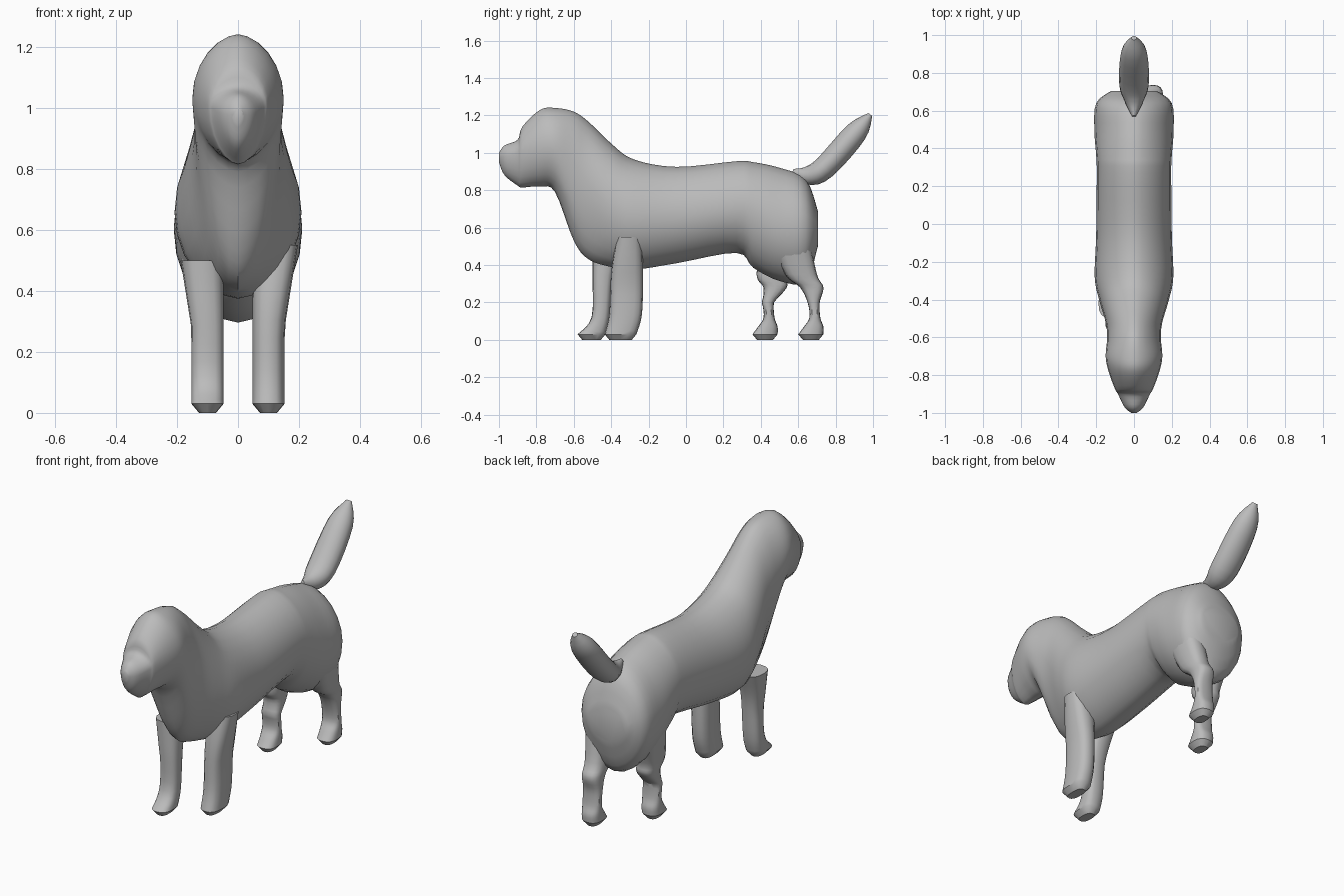
import bpy
import bmesh
import math
from mathutils import Vector

default_cube = bpy.data.objects.get("Cube")
if default_cube:
    bpy.data.objects.remove(default_cube)

coat = bpy.data.materials.new("grey coat")
coat.use_nodes = True
coat_colour = (0.5, 0.5, 0.5, 1)
coat.diffuse_color = coat_colour
coat.node_tree.nodes["Principled BSDF"].inputs["Base Color"].default_value = coat_colour


def signed_power(value, exponent):
    return math.copysign(abs(value) ** exponent, value)


def refine(rows, steps=4):
    """Insert smooth in-between rows along a table of section values."""
    result = []
    last = len(rows) - 1
    for i in range(last):
        before, start = rows[max(i - 1, 0)], rows[i]
        end, after = rows[i + 1], rows[min(i + 2, last)]
        for step in range(steps):
            t = step / steps
            blended = []
            for a, b, c, d in zip(before, start, end, after):
                leave, arrive = (c - a) / 2, (d - b) / 2
                ease = t * t * (3 - 2 * t)
                blended.append(b + (c - b) * ease
                               + leave * t * (1 - t) ** 2
                               - arrive * t * t * (1 - t))
            result.append(blended)
    result.append(list(rows[last]))
    return result


def loft(name, rings):
    """Skin a list of closed rings and cap both ends."""
    mesh = bpy.data.meshes.new(name)
    bm = bmesh.new()
    loops = [[bm.verts.new(point) for point in ring] for ring in rings]
    count = len(loops[0])
    for lower, upper in zip(loops, loops[1:]):
        for i in range(count):
            j = (i + 1) % count
            bm.faces.new((lower[i], lower[j], upper[j], upper[i]))
    bm.faces.new(loops[0])
    bm.faces.new(loops[-1])
    bmesh.ops.recalc_face_normals(bm, faces=bm.faces)
    bm.to_mesh(mesh)
    bm.free()
    mesh.materials.append(coat)
    obj = bpy.data.objects.new(name, mesh)
    bpy.context.collection.objects.link(obj)
    bpy.ops.object.select_all(action="DESELECT")
    obj.select_set(True)
    bpy.context.view_layer.objects.active = obj
    bpy.ops.object.shade_smooth_by_angle(angle=math.radians(35))


def circle(count):
    """Cosine and sine pairs around a full turn."""
    turns = [math.tau * i / count for i in range(count)]
    return [(math.cos(turn), math.sin(turn)) for turn in turns]


def torso_ring(y, top, bottom, half_width, ridge):
    """Upright section whose widest line sits at the ridge height."""
    ring = []
    for across, up in circle(24):
        height = top - ridge if up > 0 else ridge - bottom
        ring.append(Vector((half_width * signed_power(across, 1.15), y,
                            ridge + height * up)))
    return ring


def leg_ring(side, z, front, back, inset=0):
    """Level section with soft corners that flares outward toward the body."""
    inner = 0.047 + inset
    outer = 0.153 + max(0, z - 0.28) * 0.16 - inset
    middle, half_width = (inner + outer) / 2, (outer - inner) / 2
    centre, half_depth = (front + back) / 2, (back - front) / 2 - inset
    return [Vector((side * (middle + half_width * signed_power(across, 0.75)),
                    centre + half_depth * signed_power(along, 0.75), z))
            for across, along in circle(16)]


def make_leg(name, side, profile, swing=0):
    """Build a leg; swing moves the foot while the hip stays in place."""
    rings = []
    for z, front, back in refine(profile):
        shift = swing * min(1, max(0, (0.6 - z) / 0.4))
        rings.append(leg_ring(side, z, front + shift, back + shift))
    z, front, back = profile[0]
    sole = leg_ring(side, 0, front + swing, back + swing, inset=0.025)
    loft(name, [sole] + rings)


# Head, neck, trunk and rump: y, top, bottom, half width, ridge height
torso = [
    (-1, 1, .95, .015, .98),
    (-.97, 1.04, .88, .05, .98),
    (-.9, 1.07, .825, .085, 1),
    (-.875, 1.14, .815, .1, 1.01),
    (-.78, 1.23, .82, .135, 1.03),
    (-.7, 1.24, .79, .15, 1.03),
    (-.6, 1.22, .53, .142, .95),
    (-.52, 1.165, .43, .15, .84),
    (-.4, 1.05, .39, .185, .71),
    (-.28, .965, .375, .208, .66),
    (-.05, .925, .41, .2, .655),
    (.27, .955, .465, .197, .7),
    (.36, .95, .385, .2, .69),
    (.5, .92, .315, .21, .61),
    (.64, .86, .31, .2, .6),
    (.705, .69, .5, .12, .6),
]
loft("body_and_head", [torso_ring(*row) for row in refine(torso)])

# Legs: z, front, back
front_left = [
    (.03, -.435, -.265),
    (.14, -.41, -.235),
    (.36, -.4, -.23),
    (.55, -.37, -.235),
]
front_right = [
    (.03, -.58, -.43),
    (.12, -.505, -.41),
    (.34, -.5, -.39),
    (.5, -.5, -.34),
]
hind = [
    (.03, .6, .735),
    (.07, .63, .735),
    (.12, .66, .718),
    (.2, .65, .715),
    (.28, .61, .735),
    (.35, .53, .7),
    (.55, .44, .66),
]
make_leg("front_left_leg", 1, front_left)
make_leg("front_right_leg", -1, front_right)
make_leg("back_left_leg", 1, hind)
make_leg("back_right_leg", -1, hind, swing=-0.245)

# Raised tail: y, z, half width, half thickness along a curved path
tail = refine([
    (.57, .9, .01, .015),
    (.65, .88, .05, .05),
    (.74, .92, .078, .062),
    (.91, 1.11, .068, .06),
    (.985, 1.205, .015, .013),
])
tail_rings = []
for i, (y, z, wide, thick) in enumerate(tail):
    ahead, behind = tail[min(i + 1, len(tail) - 1)], tail[max(i - 1, 0)]
    along = Vector((0, ahead[0] - behind[0], ahead[1] - behind[1])).normalized()
    normal = Vector((0, -along.z, along.y))
    tail_rings.append([Vector((wide * across, y, z)) + normal * thick * up
                       for across, up in circle(16)])
loft("tail", tail_rings)
